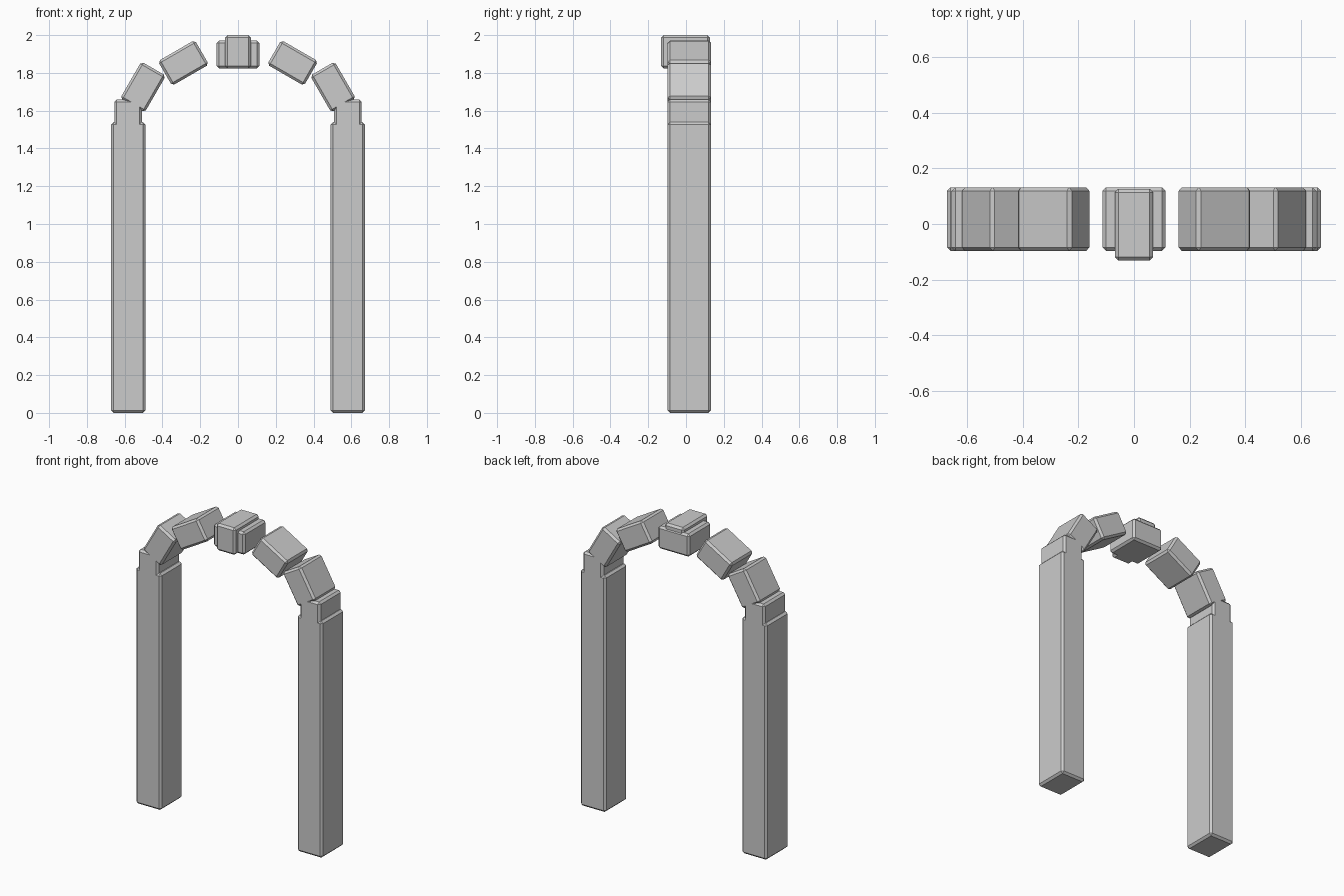
import bpy
from math import radians

cube = bpy.data.objects.get("Cube")
if cube:
    bpy.data.objects.remove(cube, do_unlink=True)

stone = bpy.data.materials.new("stone grey")
stone.use_nodes = True
GREY = (0.6, 0.6, 0.6, 1)
stone.diffuse_color = GREY
stone.node_tree.nodes["Principled BSDF"].inputs["Base Color"].default_value = GREY

FRONT, BACK = -0.097, 0.132
CHAMFER = 0.013


def block(name, x, z, width, height, tilt=0, front=FRONT, back=BACK):
    """Chamfered stone centred on x, z and tilted in the plane of the arch."""
    bpy.ops.mesh.primitive_cube_add(size=1, location=(x, (front + back) / 2, z))
    ob = bpy.context.object
    ob.name = name
    ob.scale = (width, back - front, height)
    bpy.ops.object.transform_apply(location=False, rotation=False, scale=True)
    ob.rotation_euler.y = radians(tilt)
    ob.data.materials.append(stone)
    bevel = ob.modifiers.new("chamfer", 'BEVEL')
    bevel.width = CHAMFER
    bevel.segments = 1
    return ob


# Mirrored posts, their caps and the tilted arch stones
for side, s in (("left", 1), ("right", -1)):
    block(side + "_post", s * 0.581, 0.77, 0.182, 1.54)
    block(side + "_post_cap", s * 0.582, 1.585, 0.146, 0.15)
    block(side + "_lower_arch_stone", s * 0.503, 1.725, 0.15, 0.225, -s * 30)
    block(side + "_upper_arch_stone", s * 0.289, 1.853, 0.15, 0.225, -s * 60)

# Keystone with its projecting centre
block("keystone", 0, 1.898, 0.226, 0.148)
block("keystone_centre", 0, 1.912, 0.138, 0.176, front=-0.132, back=0.126)
